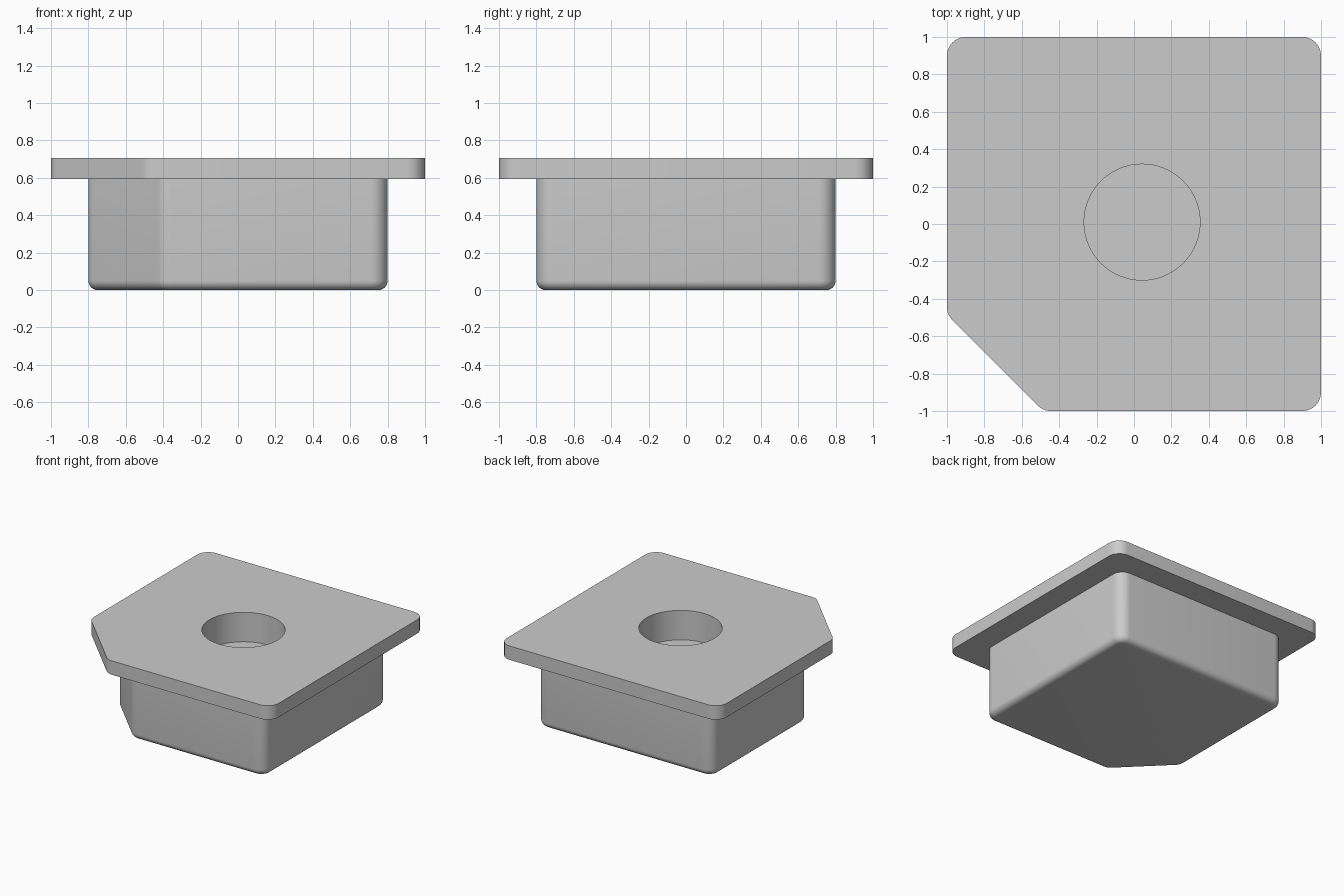
import bpy, bmesh, math
from mathutils import Vector

if "Cube" in bpy.data.objects:
    bpy.data.objects.remove(bpy.data.objects["Cube"])

Z_FLANGE, Z_TOP, Z_FLOOR = 0.593, 0.707, 0.465
FILLET, SEGS = 0.05, 8


def outline(half, cut, radius, inset=0.0):
    """Square with one cut corner and rounded corners, optionally offset inwards."""
    corners = [Vector(p) for p in ((-half, cut), (cut, -half), (half, -half),
                                   (half, half), (-half, half))]
    points = []
    for i, c in enumerate(corners):
        a = (corners[i - 1] - c).normalized()
        b = (corners[(i + 1) % 5] - c).normalized()
        half_angle = a.angle(b) / 2
        centre = c + (a + b).normalized() * radius / math.sin(half_angle)
        start = math.atan2(-a.x, a.y) + math.pi  # outward normal of incoming side
        sweep = math.pi - 2 * half_angle
        for k in range(SEGS + 1):
            t = start + sweep * k / SEGS
            points.append(centre + (radius - inset) * Vector((math.cos(t), math.sin(t))))
    return points


def make_object(name, rings):
    """Loft a closed solid through rings of (points, z)."""
    bm = bmesh.new()
    loops = [[bm.verts.new((p.x, p.y, z)) for p in pts] for pts, z in rings]
    n = len(loops[0])
    for low, high in zip(loops, loops[1:]):
        for i in range(n):
            j = (i + 1) % n
            bm.faces.new((low[i], low[j], high[j], high[i]))
    bm.faces.new(loops[0][::-1])
    bm.faces.new(loops[-1])
    bmesh.ops.recalc_face_normals(bm, faces=bm.faces)
    mesh = bpy.data.meshes.new(name)
    bm.to_mesh(mesh)
    bm.free()
    obj = bpy.data.objects.new(name, mesh)
    bpy.context.collection.objects.link(obj)
    return obj


# Body with filleted bottom edge, stepping out to the flange
rings = []
for k in range(7):
    t = math.pi / 2 * k / 6
    rings.append((outline(0.8, -0.4, 0.09, FILLET * (1 - math.sin(t))),
                  FILLET * (1 - math.cos(t))))
rings.append((outline(0.8, -0.4, 0.09), Z_FLANGE))
rings += [(outline(1.0, -0.485, 0.1), z) for z in (Z_FLANGE, Z_TOP)]
plug = make_object("flanged_plug", rings)

grey = bpy.data.materials.new("grey")
grey.diffuse_color = (0.6, 0.6, 0.6, 1)
grey.use_nodes = True
grey.node_tree.nodes["Principled BSDF"].inputs["Base Color"].default_value = grey.diffuse_color
plug.data.materials.append(grey)

# Blind round hole in the top
circle = [Vector((0.043 + 0.31 * math.cos(a), 0.01 + 0.31 * math.sin(a)))
          for a in (2 * math.pi * i / 64 for i in range(64))]
cutter = make_object("hole_cutter", [(circle, Z_FLOOR), (circle, Z_TOP + 0.1)])
cutter.data.materials.append(grey)
cutter.hide_render = True
cutter.hide_set(True)

hole = plug.modifiers.new("hole", 'BOOLEAN')
hole.operation = 'DIFFERENCE'
hole.solver = 'EXACT'
hole.object = cutter
bpy.context.view_layer.objects.active = plug
plug.select_set(True)
bpy.ops.object.modifier_apply(modifier=hole.name)
bpy.data.objects.remove(cutter)
bpy.ops.object.shade_smooth_by_angle(angle=math.radians(30))
